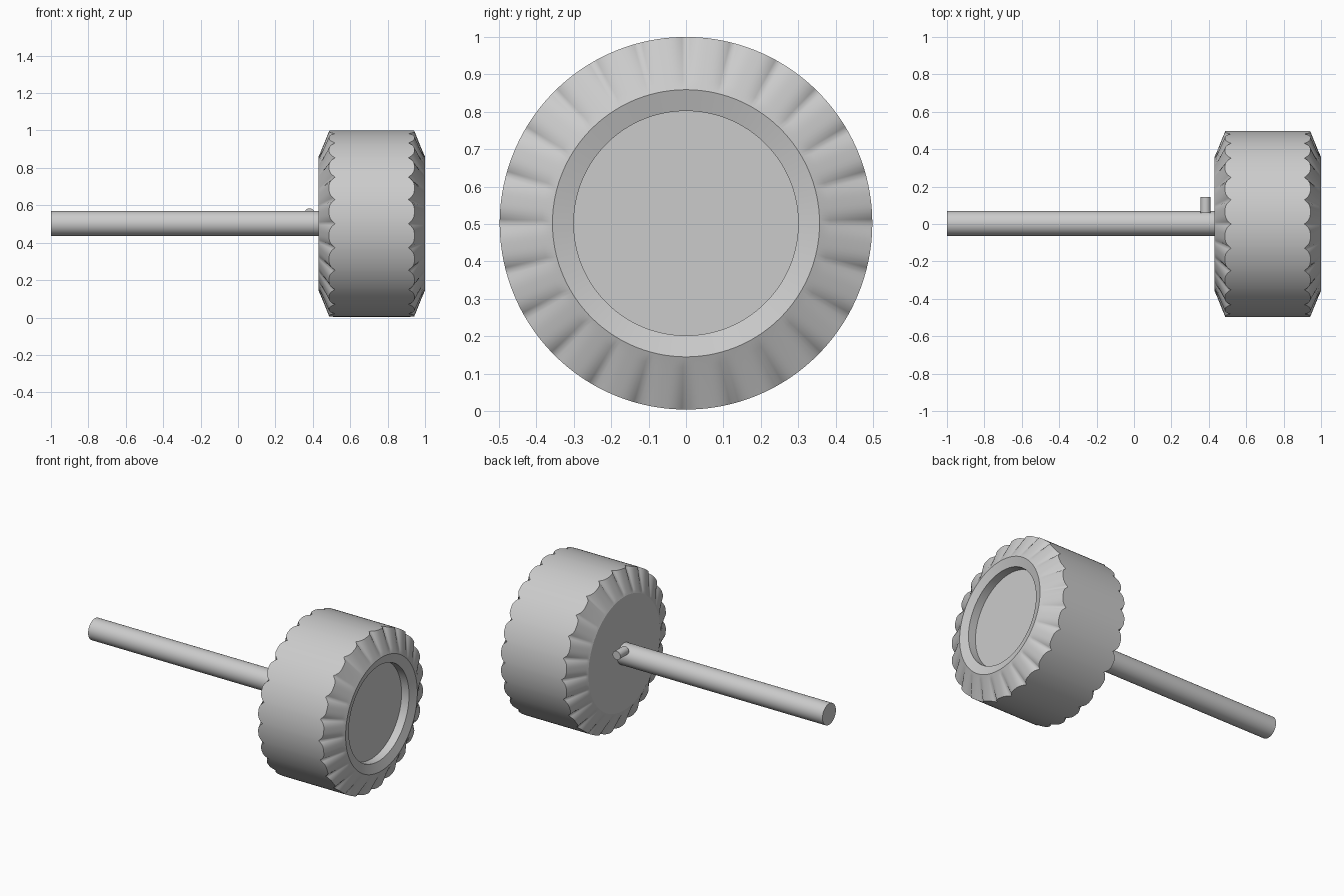
import bpy, bmesh
from math import sin, cos, pi
from mathutils import Matrix

default = bpy.data.objects.get("Cube")
if default:
    bpy.data.objects.remove(default, do_unlink=True)

# One plain grey for everything
grey = bpy.data.materials.new("plain_grey")
grey.use_nodes = True
colour = (0.6, 0.6, 0.6, 1)
grey.diffuse_color = colour
grey.node_tree.nodes["Principled BSDF"].inputs["Base Color"].default_value = colour

CENTRE_Z = 0.502
NOTCHES = 24
STEPS = 12


def finish(bm, name):
    bmesh.ops.recalc_face_normals(bm, faces=bm.faces)
    mesh = bpy.data.meshes.new(name)
    bm.to_mesh(mesh)
    bm.free()
    mesh.materials.append(grey)
    obj = bpy.data.objects.new(name, mesh)
    bpy.context.collection.objects.link(obj)
    return obj


def rod(name, radius, start, end, axis, offset):
    """Capped cylinder along x or y, with smooth sides and sharp rims."""
    bm = bmesh.new()
    turn = Matrix.Rotation(pi / 2, 4, "Y" if axis == "x" else "X")
    mid = (start + end) / 2
    place = (mid, offset[0], offset[1]) if axis == "x" else (offset[0], mid, offset[1])
    bmesh.ops.create_cone(bm, cap_ends=True, segments=32, radius1=radius, radius2=radius,
                          depth=end - start, matrix=Matrix.Translation(place) @ turn)
    for f in bm.faces:
        f.smooth = len(f.verts) == 4
    for e in bm.edges:
        e.smooth = all(f.smooth for f in e.link_faces)
    return finish(bm, name)


def wheel():
    """Lathed wheel; scallops bite into both shoulders of the tread."""
    # x, radius, notch shift along x, sharp edge
    profile = [(0.43, 0.357, 0, True), (0.438, 0.375, 0, False),
               (0.487, 0.498, 0.032, True), (0.943, 0.498, -0.032, True),
               (0.988, 0.385, 0, False), (1.0, 0.357, 0, True),
               (0.982, 0.3, 0, True), (0.93, 0.3, 0, True)]
    bm = bmesh.new()
    count = NOTCHES * STEPS
    rings = []
    for x, r, shift, sharp in profile:
        ring = []
        for i in range(count):
            a = 2 * pi * i / count
            dip = (1 - abs(sin(pi * i / STEPS))) ** 1.7
            ring.append(bm.verts.new((x + shift * dip, r * cos(a), CENTRE_Z + r * sin(a))))
        rings.append(ring)
    for lower, upper in zip(rings, rings[1:]):
        for i in range(count):
            j = (i + 1) % count
            bm.faces.new((lower[i], lower[j], upper[j], upper[i])).smooth = True
    # Flat back and recessed hub face
    bm.faces.new(rings[0])
    bm.faces.new(rings[-1])
    for ring, spec in zip(rings, profile):
        if spec[3]:
            for i in range(count):
                bm.edges.get((ring[i], ring[(i + 1) % count])).smooth = False
    return finish(bm, "wheel")


wheel()
rod("axle", 0.067, -1.0, 0.44, "x", (0.003, 0.503))
rod("axle_pin", 0.027, 0.06, 0.145, "y", (0.383, 0.557))
